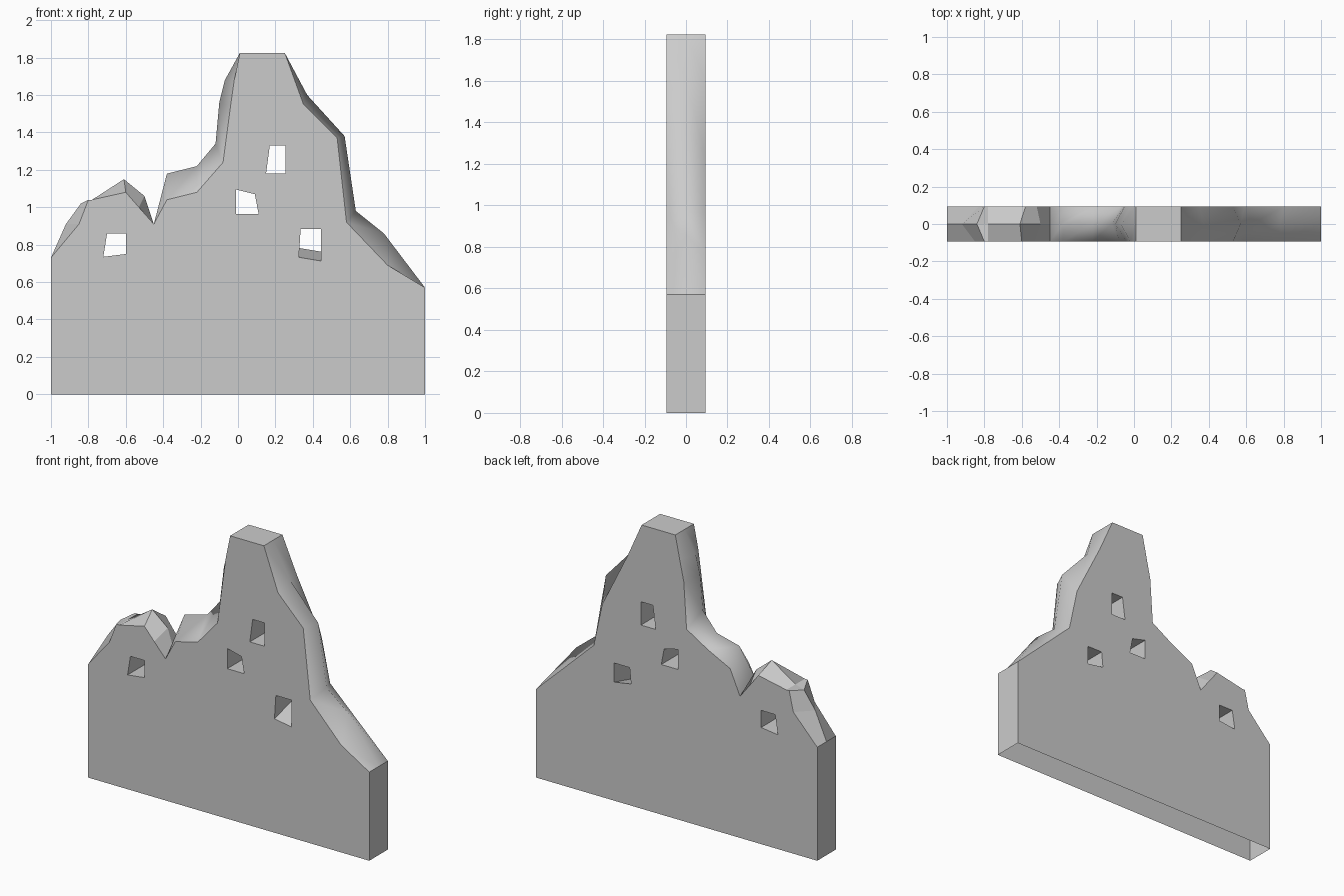
import bpy
import bmesh

# Remove the default cube
default_cube = bpy.data.objects.get("Cube")
if default_cube:
    bpy.data.objects.remove(default_cube, do_unlink=True)

HALF = 0.094  # half the wall thickness

# Broken top edge of the wall, left to right, as (x, z) on three planes
front_edge = [(-1, .73), (-.85, .91), (-.8, 1.04), (-.78, 1.04), (-.6, 1.08),
              (-.53, 1), (-.45, .91), (-.38, 1.04), (-.22, 1.08), (-.08, 1.24),
              (-.04, 1.54), (-.02, 1.68), (.01, 1.825), (.25, 1.825),
              (.35, 1.55), (.53, 1.37), (.58, .92), (.8, .69), (1, .57)]
ridge = [(-1, .73), (-.92, .91), (-.84, 1.02), (-.78, 1.04), (-.61, 1.15),
         (-.5, 1.06), (-.45, .91), (-.38, 1.18), (-.22, 1.22), (-.12, 1.34),
         (-.1, 1.56), (-.07, 1.68), (.01, 1.825), (.25, 1.825),
         (.37, 1.6), (.57, 1.38), (.63, .98), (.78, .86), (1, .57)]
back_edge = [(-1, .73), (-.83, .91), (-.8, 1.04), (-.78, 1.04), (-.58, 1.08),
             (-.52, 1), (-.45, .91), (-.38, 1.07), (-.22, 1.15), (-.07, 1.24),
             (-.05, 1.54), (-.02, 1.68), (.01, 1.825), (.25, 1.825),
             (.35, 1.6), (.53, 1.24), (.59, .96), (.8, .76), (1, .57)]
NOTCH, CAP_START, CAP_END = 6, 12, 13  # columns where the shading breaks

# Window openings: front outline, and how far the sill rises towards the back
windows = {
    "left_window": ([(-.7, .86), (-.6, .86), (-.6, .75), (-.72, .735)], 0),
    "middle_window": ([(-.01, 1.095), (.09, 1.07), (.11, .965), (-.01, .965)], 0),
    "upper_window": ([(.17, 1.33), (.255, 1.33), (.255, 1.18), (.15, 1.18)], 0),
    "right_window": ([(.335, .885), (.445, .885), (.445, .71), (.325, .73)], .055),
}


def make_material(name, color):
    mat = bpy.data.materials.new(name)
    mat.use_nodes = True
    mat.diffuse_color = color
    mat.node_tree.nodes["Principled BSDF"].inputs["Base Color"].default_value = color
    return mat


def to_object(bm, name):
    """Turn a bmesh into a linked object with outward normals."""
    bmesh.ops.recalc_face_normals(bm, faces=bm.faces[:])
    mesh = bpy.data.meshes.new(name)
    bm.to_mesh(mesh)
    bm.free()
    obj = bpy.data.objects.new(name, mesh)
    bpy.context.collection.objects.link(obj)
    return obj


def build_wall():
    bm = bmesh.new()
    rows = [[bm.verts.new((x, y, z)) for x, z in line]
            for y, line in ((-HALF, front_edge), (0, ridge), (HALF, back_edge))]
    # Crumbled top: smooth right of the notch, faceted left of it
    for near, far in zip(rows, rows[1:]):
        for i in range(len(near) - 1):
            face = bm.faces.new((near[i], near[i + 1], far[i + 1], far[i]))
            face.smooth = i >= NOTCH and i != CAP_START
    # Sharp breaks at the notch and around the flat cap
    for i in (NOTCH, CAP_START, CAP_END):
        for near, far in zip(rows, rows[1:]):
            bm.edges.get((near[i], far[i])).smooth = False
    # Front and back faces with crisp outlines
    feet = []
    for row, y in ((rows[0], -HALF), (rows[2], HALF)):
        foot = [bm.verts.new((x, y, 0)) for x in (1, -1)]
        face = bm.faces.new(row + foot)
        for edge in face.edges:
            edge.smooth = False
        feet.append(foot)
    # Ends and a temporary underside
    for side, column in ((0, -1), (1, 0)):
        bm.faces.new((feet[0][side], feet[1][side], rows[2][column],
                      rows[1][column], rows[0][column]))
    bm.faces.new((feet[0][0], feet[0][1], feet[1][1], feet[1][0]))
    return to_object(bm, "ruined_wall")


def build_cutter(name, outline, sill_rise):
    bm = bmesh.new()
    reach = HALF + .01
    top = max(z for x, z in outline)
    front = [bm.verts.new((x, -reach, z)) for x, z in outline]
    back = [bm.verts.new((x, reach, z + (sill_rise if z < top else 0)))
            for x, z in outline]
    bm.faces.new(front)
    bm.faces.new(back)
    for i in range(len(front)):
        j = (i + 1) % len(front)
        bm.faces.new((front[i], front[j], back[j], back[i]))
    cutter = to_object(bm, name)
    cutter.hide_render = True
    return cutter


# Wall with its windows cut through
stone = make_material("grey_stone", (.6, .6, .6, 1))
wall = build_wall()
wall.data.materials.append(stone)
cutters = []
for name, (outline, sill_rise) in windows.items():
    cutter = build_cutter(name + "_cutter", outline, sill_rise)
    cutter.data.materials.append(stone)
    cut = wall.modifiers.new(name, "BOOLEAN")
    cut.operation = "DIFFERENCE"
    cut.solver = "EXACT"
    cut.object = cutter
    cutters.append(cutter)

# Bake the cuts and discard the cutters
depsgraph = bpy.context.evaluated_depsgraph_get()
baked = bpy.data.meshes.new_from_object(wall.evaluated_get(depsgraph))
wall.modifiers.clear()
wall.data = baked
for cutter in cutters:
    bpy.data.objects.remove(cutter, do_unlink=True)

# The underside is open
bm = bmesh.new()
bm.from_mesh(baked)
underside = [f for f in bm.faces if all(v.co.z < .001 for v in f.verts)]
bmesh.ops.delete(bm, geom=underside, context="FACES_ONLY")
bm.to_mesh(baked)
bm.free()
